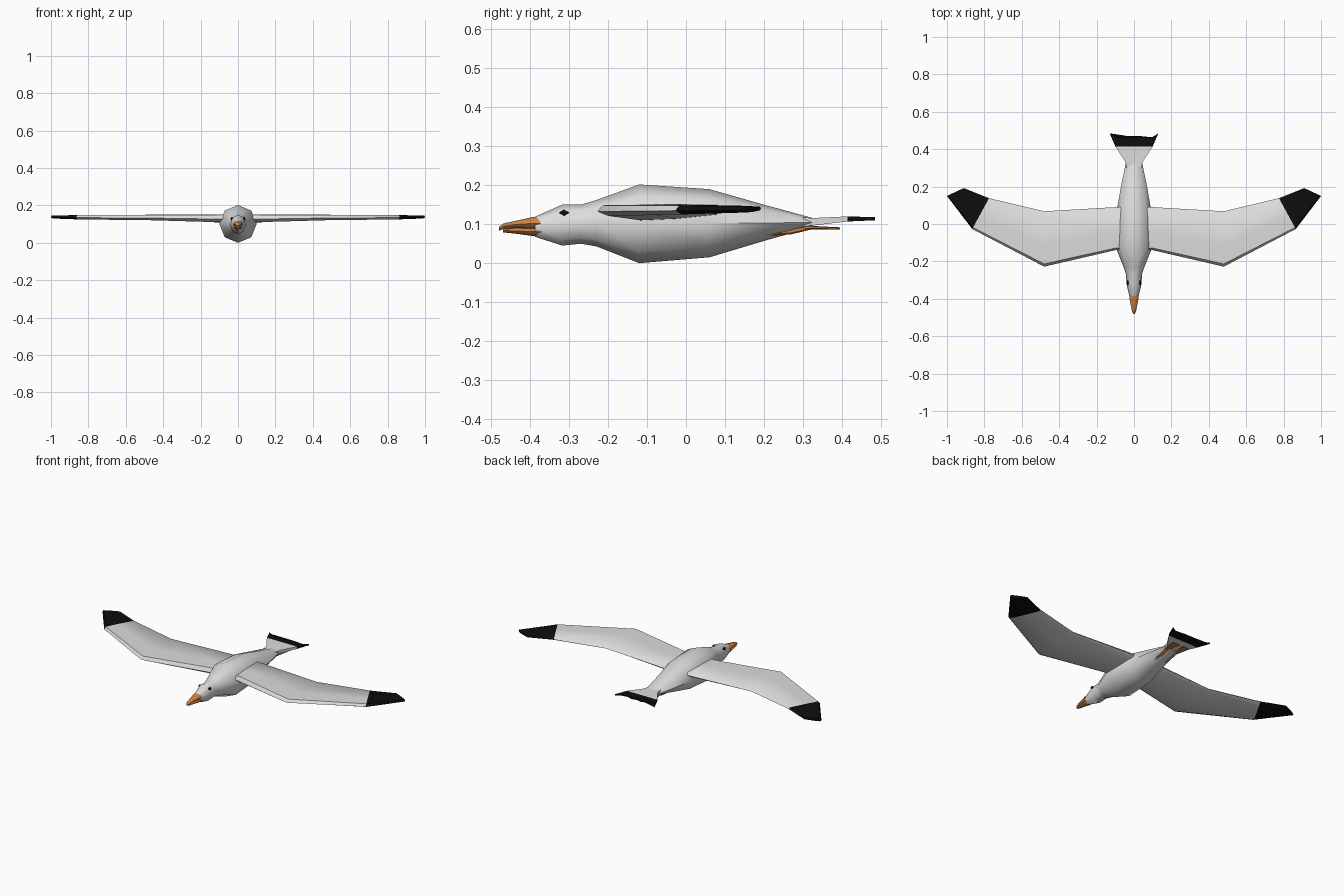
import bpy, bmesh, math
from mathutils import Vector

if "Cube" in bpy.data.objects:
    bpy.data.objects.remove(bpy.data.objects["Cube"])


def material(name, rgb):
    m = bpy.data.materials.new(name)
    m.diffuse_color = (*rgb, 1)
    m.use_nodes = True
    m.node_tree.nodes["Principled BSDF"].inputs["Base Color"].default_value = m.diffuse_color
    return m


WHITE = material("feather white", (0.72, 0.72, 0.72))
BLACK = material("feather black", (0.004, 0.004, 0.004))
ORANGE = material("bill orange", (0.62, 0.23, 0.06))


def loft(name, rings, mats, dark_from=None, mirror=False, angle=50):
    """Skin closed rings; spans from index dark_from on use the second material."""
    bm = bmesh.new()
    rows = [[bm.verts.new(p) for p in ring] for ring in rings]
    n = len(rows[0])
    for i in range(len(rows) - 1):
        for j in range(n):
            k = (j + 1) % n
            f = bm.faces.new((rows[i][j], rows[i][k], rows[i + 1][k], rows[i + 1][j]))
            f.material_index = int(dark_from is not None and i >= dark_from)
    bm.faces.new(rows[0])
    bm.faces.new(rows[-1]).material_index = int(dark_from is not None)
    bmesh.ops.recalc_face_normals(bm, faces=bm.faces)
    me = bpy.data.meshes.new(name)
    bm.to_mesh(me)
    bm.free()
    ob = bpy.data.objects.new(name, me)
    bpy.context.collection.objects.link(ob)
    for m in mats:
        me.materials.append(m)
    if mirror:
        ob.modifiers.new("mirror", "MIRROR").use_mirror_merge = False
    bpy.ops.object.select_all(action='DESELECT')
    ob.select_set(True)
    bpy.context.view_layer.objects.active = ob
    bpy.ops.object.shade_smooth_by_angle(angle=math.radians(angle))
    return ob


def oval(y, top, bottom, half, x=0, n=8):
    """Ring across the y axis with points at top, bottom and sides."""
    c, r = (top + bottom) / 2, (top - bottom) / 2
    return [(x + half * math.sin(2 * math.pi * i / n), y,
             c + r * math.cos(2 * math.pi * i / n)) for i in range(n)]


# Head and body in one skin
loft("body", [oval(*s) for s in (
    (-0.388, 0.119, 0.068, 0.024), (-0.318, 0.150, 0.045, 0.041),
    (-0.270, 0.150, 0.050, 0.042), (-0.230, 0.162, 0.043, 0.056),
    (-0.120, 0.202, 0.000, 0.100), (0.060, 0.190, 0.015, 0.094),
    (0.200, 0.150, 0.057, 0.070), (0.325, 0.116, 0.092, 0.044))], [WHITE])

# Two halves of the bill
loft("upper_bill", [oval(*s) for s in (
    (-0.372, 0.121, 0.082, 0.025), (-0.395, 0.118, 0.086, 0.025),
    (-0.440, 0.108, 0.090, 0.016), (-0.468, 0.102, 0.088, 0.011),
    (-0.480, 0.093, 0.083, 0.005))], [ORANGE])
loft("lower_bill", [oval(*s) for s in (
    (-0.365, 0.092, 0.068, 0.024), (-0.395, 0.092, 0.070, 0.022),
    (-0.440, 0.090, 0.076, 0.013), (-0.470, 0.088, 0.079, 0.008))], [ORANGE])

# Wings: (leading x, y), (trailing x, y), top z, bottom z
SECTION = ((0, 0.4), (0.05, 0.95), (0.4, 1.0), (0.96, 0.95),
           (1, 0.6), (0.95, 0.35), (0.5, 0.1), (0.1, 0))


def wing_ring(lead, trail, top, bottom):
    a, b = Vector(lead), Vector(trail)
    return [(*a.lerp(b, t), bottom + (top - bottom) * h) for t, h in SECTION]


loft("wings", [wing_ring(*s) for s in (
    ((0.02, -0.140), (0.02, 0.090), 0.152, 0.108),
    ((0.10, -0.140), (0.10, 0.090), 0.152, 0.110),
    ((0.48, -0.228), (0.48, 0.068), 0.150, 0.121),
    ((0.865, -0.027), (0.775, 0.138), 0.149, 0.125),
    ((1.00, 0.150), (0.91, 0.192), 0.146, 0.130))],
    [WHITE, BLACK], dark_from=3, mirror=True)

# Fanned tail with a scalloped black end
SCALLOP = (0.462, 0.470, 0.458, 0.464, 0.485)


def tail_ring(y, half, top, bottom):
    xs = [i / 4 for i in range(-4, 5)]
    ys = [y if y else SCALLOP[abs(i)] for i in range(-4, 5)]
    upper = [(half * x, v, top) for x, v in zip(xs, ys)]
    lower = [(half * x, v, bottom) for x, v in zip(xs, ys)]
    return upper + lower[::-1]


loft("tail", [tail_ring(*s) for s in (
    (0.300, 0.040, 0.117, 0.095), (0.330, 0.045, 0.116, 0.097),
    (0.415, 0.100, 0.120, 0.107), (None, 0.130, 0.118, 0.110))],
    [WHITE, BLACK], dark_from=2)

# Legs tucked back under the tail, with flat webbed feet
loft("legs", [oval(*s, x=0.032, n=6) for s in (
    (0.215, 0.086, 0.070, 0.007), (0.270, 0.090, 0.074, 0.008),
    (0.320, 0.098, 0.086, 0.008))], [ORANGE], mirror=True)
loft("feet", [oval(*s, x=0.034, n=6) for s in (
    (0.305, 0.097, 0.086, 0.008), (0.350, 0.094, 0.087, 0.018),
    (0.395, 0.092, 0.086, 0.026))], [ORANGE], mirror=True)

# Diamond eyes lying on the sides of the head
normal = Vector((0.94, -0.12, 0.33)).normalized()
along = Vector((0, 1, 0)).cross(normal).cross(normal).normalized()
up = normal.cross(along)
centre = Vector((0.0335, -0.313, 0.130))
loft("eyes", [[centre + normal * d + along * (a * s) + up * (b * s)
               for a, b in ((0.013, 0), (0, 0.008), (-0.013, 0), (0, -0.008))]
              for d, s in ((-0.003, 1), (0.004, 0.85))],
     [BLACK], mirror=True, angle=20)
